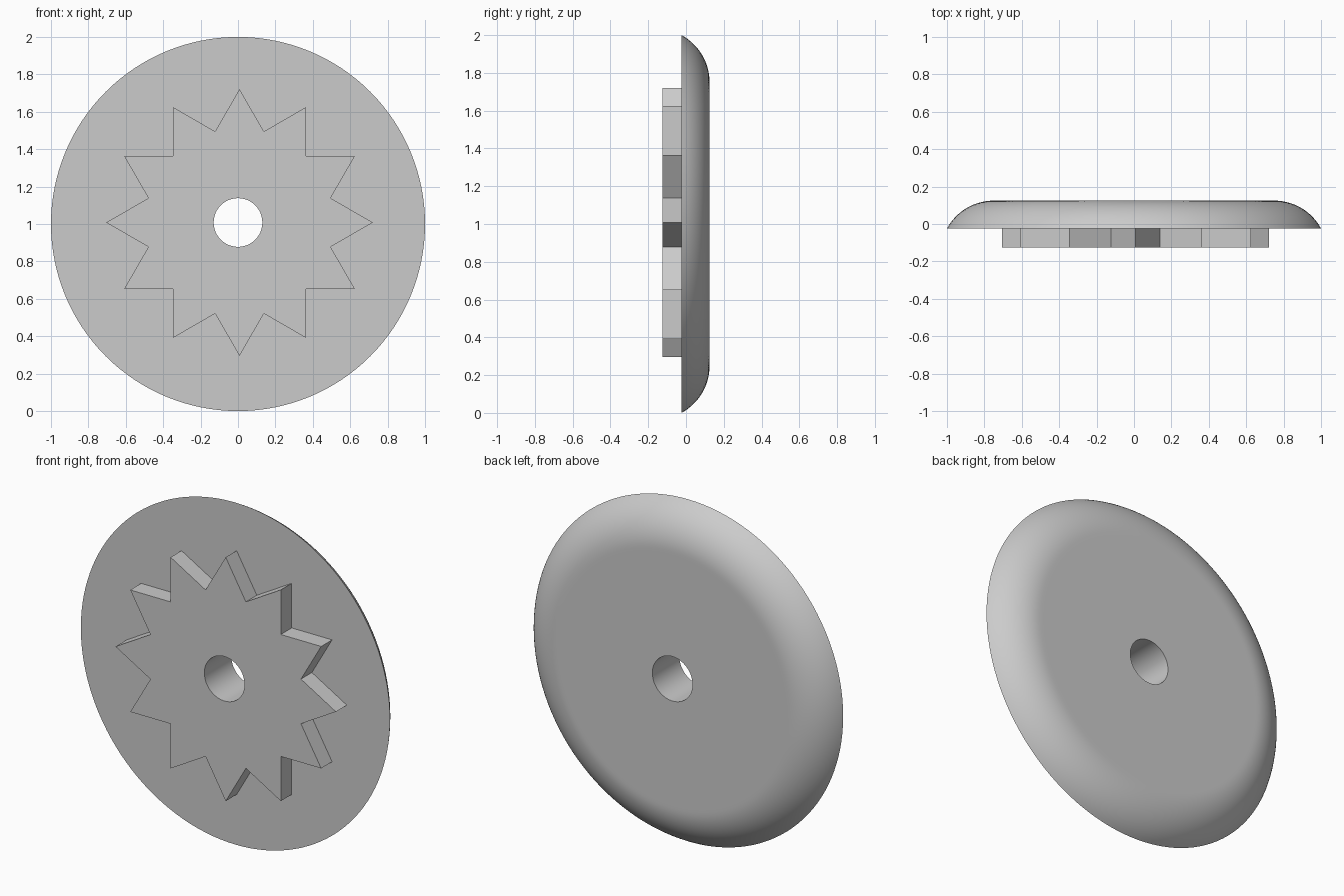
import bpy, bmesh
from math import sin, cos, asin, pi, tau
from mathutils import Matrix, Vector

cube = bpy.data.objects.get("Cube")
if cube:
    bpy.data.objects.remove(cube, do_unlink=True)

FRONT, FACE, BACK = -0.125, -0.024, 0.125   # depth layers along y
RIM, SHOULDER = 1.0, 0.75                   # rim and flat back radius
SEGMENTS = 128

grey = bpy.data.materials.new("light grey")
grey.use_nodes = True
colour = (0.6, 0.6, 0.6, 1)
grey.diffuse_color = colour
grey.node_tree.nodes["Principled BSDF"].inputs["Base Color"].default_value = colour


def make_object(name, bm):
    bmesh.ops.recalc_face_normals(bm, faces=bm.faces)
    mesh = bpy.data.meshes.new(name)
    bm.to_mesh(mesh)
    bm.free()
    mesh.materials.append(grey)
    obj = bpy.data.objects.new(name, mesh)
    bpy.context.collection.objects.link(obj)
    return obj


def prism(name, outline, y0, y1):
    """Extrude an (x, z) outline along y."""
    bm = bmesh.new()
    face = bm.faces.new([bm.verts.new((x, y0, z)) for x, z in outline])
    ext = bmesh.ops.extrude_face_region(bm, geom=[face], use_keep_orig=True)
    verts = [v for v in ext["geom"] if isinstance(v, bmesh.types.BMVert)]
    bmesh.ops.translate(bm, verts=verts, vec=(0, y1 - y0, 0))
    return make_object(name, bm)


def polar(cx, cz, radius, angle):
    return cx + radius * sin(angle), cz + radius * cos(angle)


# Domed disc: flat front, rounded shoulder running into a flat back
drop, reach = BACK - FACE, RIM - SHOULDER
arc = (drop ** 2 + reach ** 2) / (2 * drop)
sweep = asin(reach / arc)
profile = [(RIM - 0.02, FACE)]
profile += [(SHOULDER + arc * sin(sweep * t / 16), BACK - arc + arc * cos(sweep * t / 16))
            for t in range(16, -1, -1)]
profile.append((SHOULDER - 0.02, BACK))
bm = bmesh.new()
verts = [bm.verts.new((r, y, 1)) for r, y in profile]
edges = [bm.edges.new(pair) for pair in zip(verts, verts[1:])]
bmesh.ops.spin(bm, geom=verts + edges, cent=(0, 0, 1), axis=(0, 1, 0),
               angle=tau, steps=SEGMENTS, use_merge=True)
bmesh.ops.remove_doubles(bm, verts=bm.verts, dist=0.0001)
bmesh.ops.holes_fill(bm, edges=bm.edges, sides=0)
disc = make_object("domed_disc", bm)

# Twelve-pointed star boss on the front
star = [polar(0.008, 1.008, 0.504 if i % 2 else 0.713, i * pi / 12) for i in range(24)]
boss = prism("star_boss", star, FRONT, FACE)

# Axle hole through both parts
circle = [polar(0, 1.008, 0.13, i * tau / 96) for i in range(96)]
cutter = prism("hole_cutter", circle, -0.3, 0.3)
cutter.hide_render = True
for obj in (disc, boss):
    mod = obj.modifiers.new("axle hole", "BOOLEAN")
    mod.operation = "DIFFERENCE"
    mod.solver = "EXACT"
    mod.object = cutter
    bpy.ops.object.select_all(action="DESELECT")
    bpy.context.view_layer.objects.active = obj
    obj.select_set(True)
    bpy.ops.object.modifier_apply(modifier=mod.name)
    bpy.ops.object.shade_smooth_by_angle(angle=pi / 8)
bpy.data.objects.remove(cutter, do_unlink=True)
